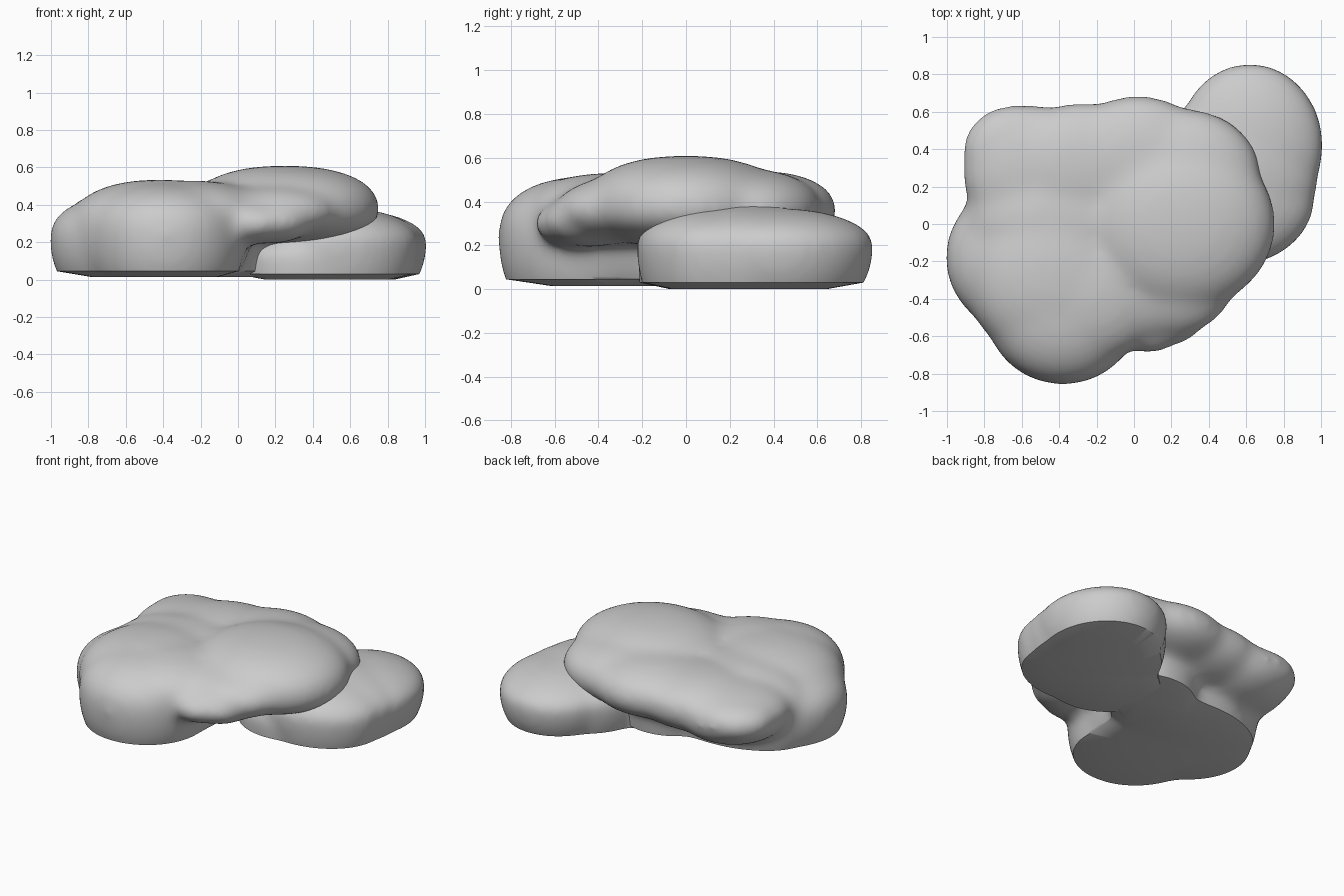
import bpy, bmesh
from mathutils import Vector

if "Cube" in bpy.data.objects:
    bpy.data.objects.remove(bpy.data.objects["Cube"])


def blob(bm, centre, radii, n=2.2, low=None):
    """Add one rounded pebble shape; low is the depth of its lower half."""
    new = bmesh.ops.create_icosphere(bm, subdivisions=4, radius=1.0)["verts"]
    for v in new:
        p = v.co.normalized()
        h = (p.x ** 2 + p.y ** 2) ** 0.5
        k = (h ** n + abs(p.z) ** n) ** (-1.0 / n)
        rz = low if low and p.z < 0 else radii[2]
        v.co = Vector((centre[0] + radii[0] * p.x * k,
                       centre[1] + radii[1] * p.y * k,
                       centre[2] + rz * p.z * k))


def rock(name, blobs, floor, mid, smooth):
    """Fuse blobs into one soft mass and flatten its underside."""
    bm = bmesh.new()
    for b in blobs:
        blob(bm, *b)
    mesh = bpy.data.meshes.new(name + "_blobs")
    bm.to_mesh(mesh)
    bm.free()
    ob = bpy.data.objects.new(name, mesh)
    bpy.context.collection.objects.link(ob)
    m = ob.modifiers.new("fuse", "REMESH")
    m.mode = "VOXEL"
    m.voxel_size = 0.022
    m = ob.modifiers.new("soften", "SMOOTH")
    m.factor = 0.5
    m.iterations = smooth
    dg = bpy.context.evaluated_depsgraph_get()
    ob.data = bpy.data.meshes.new_from_object(ob.evaluated_get(dg))
    ob.data.name = name
    ob.modifiers.clear()
    # cut off below the nearly flat underside, which lifts towards the rim
    bm = bmesh.new()
    bm.from_mesh(ob.data)
    cut = bmesh.ops.bisect_plane(bm, geom=bm.verts[:] + bm.edges[:] + bm.faces[:],
                                 plane_co=(0, 0, floor + 0.03),
                                 plane_no=(0, 0, -1), clear_outer=True)
    rim = [e for e in cut["geom_cut"] if isinstance(e, bmesh.types.BMEdge)]
    cap = bmesh.ops.extrude_edge_only(bm, edges=rim)["geom"]
    for v in [g for g in cap if isinstance(g, bmesh.types.BMVert)]:
        v.co.x = mid[0] + (v.co.x - mid[0]) * 0.7
        v.co.y = mid[1] + (v.co.y - mid[1]) * 0.7
        v.co.z = floor
    bmesh.ops.holes_fill(bm, edges=[e for e in bm.edges if e.is_boundary])
    bmesh.ops.recalc_face_normals(bm, faces=bm.faces[:])
    bm.to_mesh(ob.data)
    bm.free()
    for o in bpy.context.selected_objects:
        o.select_set(False)
    ob.select_set(True)
    bpy.context.view_layer.objects.active = ob
    bpy.ops.object.shade_smooth_by_angle(angle=0.9)


# main mass: grounded front-left lobes and core, overhanging cap and bumps
rock("main_rock", [
    ((-0.56, -0.18, 0.23), (0.45, 0.42, 0.23), 2.2, 0.42),    # left lobe
    ((-0.38, -0.45, 0.25), (0.42, 0.41, 0.265), 2.3, 0.45),   # front lobe
    ((-0.42, -0.27, 0.27), (0.49, 0.48, 0.265), 2.3, 0.42),   # lobe middle
    ((-0.24, -0.36, 0.34), (0.40, 0.38, 0.19), 2.2),          # lobe shoulder
    ((-0.37, 0.02, 0.25), (0.55, 0.32, 0.265), 2.4, 0.5),     # core
    ((0.02, 0.17, 0.25), (0.32, 0.27, 0.25), 2.4, 0.5),       # back of core
    ((0.25, 0.00, 0.37), (0.51, 0.47, 0.24), 2.3, 0.18),      # raised cap
    ((0.26, 0.27, 0.36), (0.42, 0.35, 0.19), 2.2, 0.18),      # cap to back
    ((0.08, -0.50, 0.30), (0.20, 0.20, 0.11), 2.0),           # small front bump
    ((0.18, -0.44, 0.31), (0.22, 0.22, 0.12), 2.0),           # front bump side
    ((0.05, -0.32, 0.35), (0.36, 0.30, 0.15), 2.0),           # front fill
    ((0.20, -0.32, 0.36), (0.34, 0.28, 0.15), 2.0),           # cap front fill
    ((0.02, 0.34, 0.36), (0.41, 0.35, 0.18), 2.2),            # back bump
    ((-0.28, 0.30, 0.35), (0.42, 0.35, 0.17), 2.2, 0.2),      # back fill
    ((-0.55, 0.28, 0.32), (0.37, 0.36, 0.165), 2.2, 0.2),     # back-left bump
    ((-0.64, 0.39, 0.33), (0.28, 0.25, 0.13), 2.3),           # back-left corner
], 0.015, (-0.37, -0.15), 45)

# lower lobe at the back right
rock("side_rock", [
    ((0.62, 0.42, 0.20), (0.39, 0.437, 0.17), 2.0, 0.4),
    ((0.52, 0.14, 0.20), (0.445, 0.365, 0.18), 2.0, 0.5),
    ((0.55, 0.28, 0.20), (0.435, 0.45, 0.185), 2.0, 0.5),
    ((0.35, 0.12, 0.12), (0.37, 0.34, 0.12), 2.2, 0.5),
], 0.0, (0.52, 0.25), 18)
